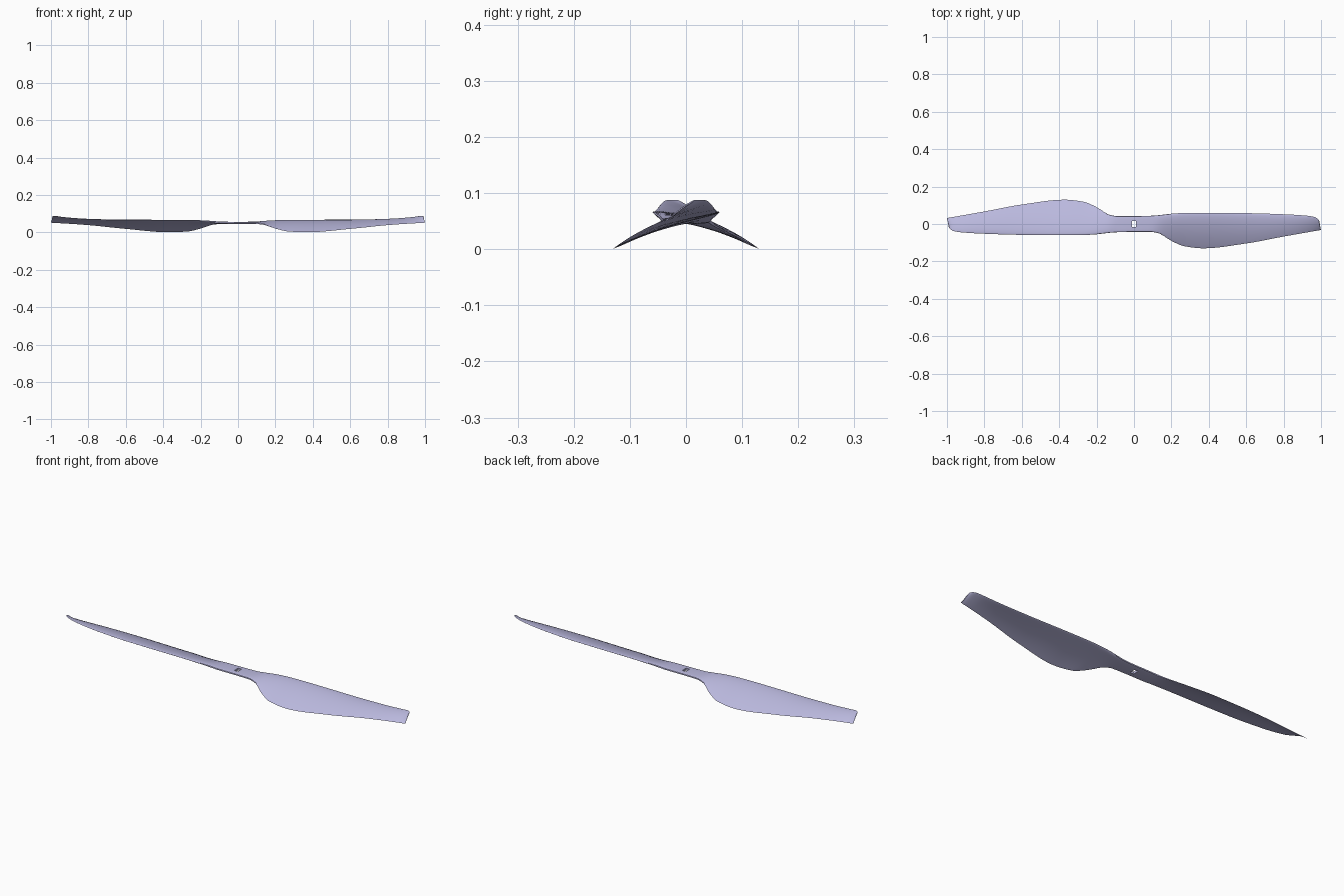
import bpy, bmesh, math
from mathutils import Matrix

cube = bpy.data.objects.get("Cube")
if cube:
    bpy.data.objects.remove(cube)

mat = bpy.data.materials.new("pale lilac plastic")
mat.use_nodes = True
LILAC = (0.5, 0.49, 0.74, 1)
mat.diffuse_color = LILAC
mat.node_tree.nodes["Principled BSDF"].inputs["Base Color"].default_value = LILAC

# Blade stations: x, leading y, leading z, trailing y, trailing z, half thickness, airfoil blend
STATIONS = [
    (0.00, .042, .051, -.042, .051, .006, 0),
    (0.09, .044, .052, -.042, .050, .006, 0),
    (0.13, .047, .056, -.049, .045, .007, .3),
    (0.20, .055, .062, -.090, .021, .007, .8),
    (0.27, .059, .065, -.119, .005, .006, 1),
    (0.37, .060, .066, -.130, .001, .006, 1),
    (0.60, .058, .066, -.104, .019, .005, 1),
    (0.80, .052, .071, -.067, .039, .004, 1),
    (0.93, .044, .081, -.044, .048, .003, 1),
    (0.97, .036, .087, -.037, .050, .002, 1),
    (0.99, .017, .088, -.034, .051, .002, 1),
    (1.00, -.030, .054, -.032, .052, .001, 1),
]
RING = 28


def station(x):
    """Smoothly interpolated station values at x."""
    i = max(k for k in range(len(STATIONS) - 1) if STATIONS[k][0] <= x)
    a, b = STATIONS[i], STATIONS[i + 1]
    before, after = STATIONS[max(i - 1, 0)], STATIONS[min(i + 2, len(STATIONS) - 1)]
    h = b[0] - a[0]
    t = (x - a[0]) / h
    out = []
    for k in range(1, len(a)):
        d0, d1, d2 = ((q[k] - p[k]) / max(q[0] - p[0], h / 9)
                      for p, q in ((before, a), (a, b), (b, after)))
        m0 = 2 * d0 * d1 / (d0 + d1) if d0 * d1 > 0 else 0
        m1 = 2 * d1 * d2 / (d1 + d2) if d1 * d2 > 0 else 0
        out.append(a[k] * (1 + 2 * t) * (1 - t) ** 2 + b[k] * t * t * (3 - 2 * t)
                   + h * t * (1 - t) * (m0 * (1 - t) - m1 * t))
    return out


def section(bm, x):
    """Closed ring that changes from a flat hub bar to a cambered airfoil."""
    ly, lz, ty, tz, thick, foil = station(x)
    ring = []
    for k in range(RING):
        a = 2 * math.pi * k / RING
        u = (1 + math.cos(a)) / 2
        s = math.sin(a)
        bar = math.copysign(abs(s) ** 0.4, s)
        height = thick * (bar * (1 - foil) + s * (0.25 + u) * foil)
        height += foil * 0.05 * (ly - ty) * 4 * u * (1 - u)
        ring.append(bm.verts.new((x, ty + (ly - ty) * u, tz + (lz - tz) * u + height)))
    return ring


# Loft one blade, then turn a copy half round and join both at the hub
bm = bmesh.new()
xs = [k / 50 for k in range(49)] + [.97, .98, .985, .99, .994, .997, 1]
rings = [section(bm, x) for x in xs]
for r, q in zip(rings, rings[1:]):
    for k in range(RING):
        j = (k + 1) % RING
        bm.faces.new((r[k], r[j], q[j], q[k]))
bm.faces.new(rings[-1])
other = bmesh.ops.duplicate(bm, geom=bm.verts[:] + bm.edges[:] + bm.faces[:])["geom"]
bmesh.ops.rotate(bm, verts=[g for g in other if isinstance(g, bmesh.types.BMVert)],
                 cent=(0, 0, 0), matrix=Matrix.Rotation(math.pi, 3, 'Z'))
bmesh.ops.remove_doubles(bm, verts=bm.verts[:], dist=0.0003)
bmesh.ops.recalc_face_normals(bm, faces=bm.faces[:])
mesh = bpy.data.meshes.new("propeller_blades")
bm.to_mesh(mesh)
bm.free()
blades = bpy.data.objects.new("propeller_blades", mesh)
bpy.context.collection.objects.link(blades)
mesh.materials.append(mat)

# Shaft hole through the hub
bpy.ops.mesh.primitive_cube_add(size=1, location=(0, 0, 0.05))
cutter = bpy.context.object
cutter.name = "shaft_hole_cutter"
cutter.scale = (0.02, 0.032, 0.1)
cutter.hide_render = True
cutter.display_type = 'WIRE'
cutter.data.materials.append(mat)
cut = blades.modifiers.new("shaft_hole", 'BOOLEAN')
cut.object = cutter
cut.solver = 'EXACT'

bpy.ops.object.select_all(action='DESELECT')
blades.select_set(True)
bpy.context.view_layer.objects.active = blades
bpy.ops.object.modifier_apply(modifier=cut.name)
bpy.data.objects.remove(cutter)
bpy.ops.object.shade_smooth_by_angle(angle=math.radians(40))
